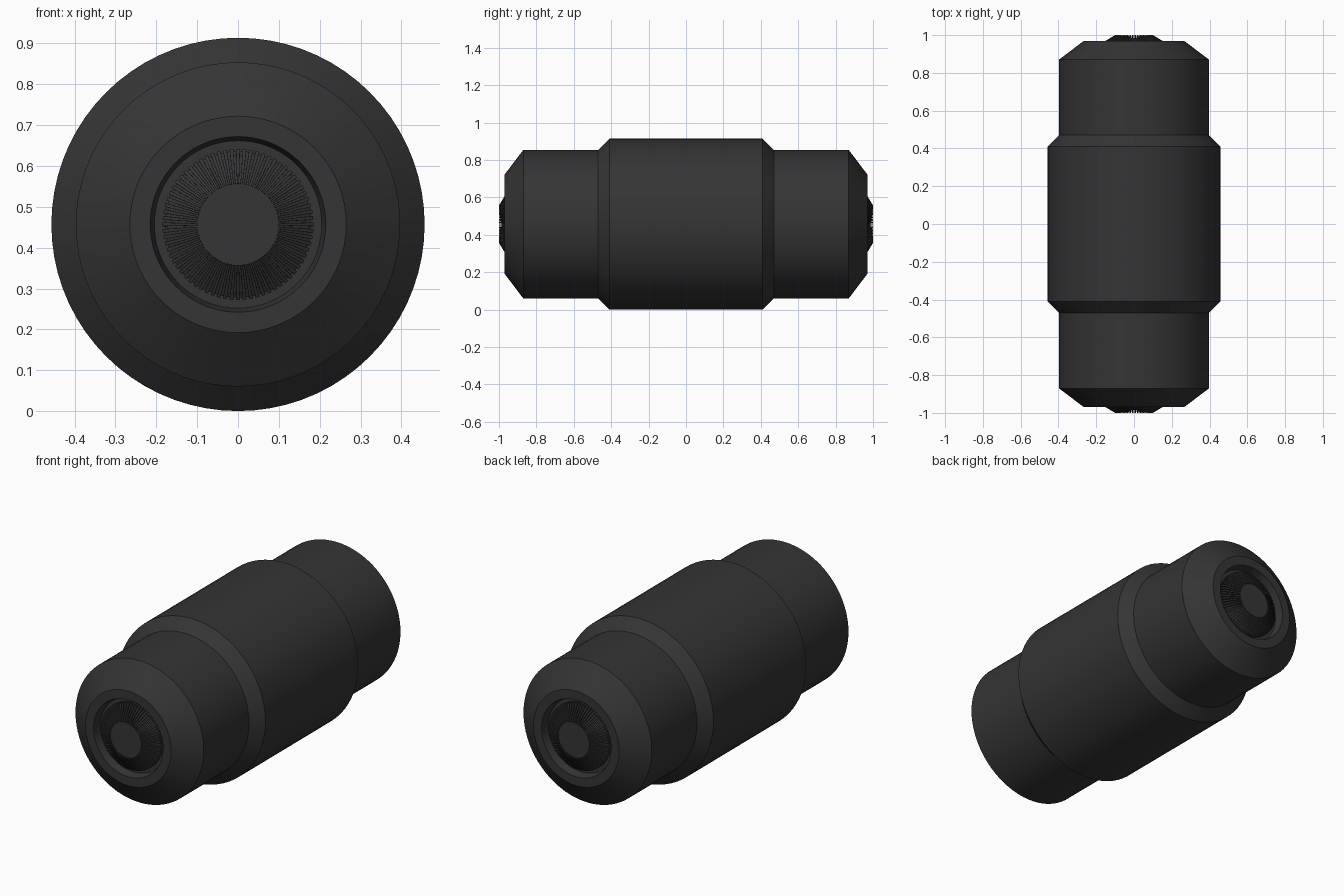
import bpy, bmesh, math
from mathutils import Vector

if "Cube" in bpy.data.objects:
    bpy.data.objects.remove(bpy.data.objects["Cube"])

AXIS_Z = 0.457
SEG = 72
TEETH = 72

dark = bpy.data.materials.new("dark_plastic")
dark.diffuse_color = (0.035, 0.035, 0.035, 1)
dark.use_nodes = True
dark.node_tree.nodes["Principled BSDF"].inputs["Base Color"].default_value = dark.diffuse_color


def point(y, r, a):
    return Vector((r * math.cos(a), y, AXIS_Z + r * math.sin(a)))


def finish(name, bm):
    mesh = bpy.data.meshes.new(name)
    bm.to_mesh(mesh)
    bm.free()
    obj = bpy.data.objects.new(name, mesh)
    bpy.context.collection.objects.link(obj)
    mesh.materials.append(dark)
    bpy.ops.object.select_all(action='DESELECT')
    bpy.context.view_layer.objects.active = obj
    obj.select_set(True)
    bpy.ops.object.shade_smooth_by_angle(angle=math.radians(20))
    return obj


def bridge(bm, a, b, flip):
    n = len(a)
    for i in range(n):
        j = (i + 1) % n
        quad = [a[i], a[j], b[j], b[i]]
        bm.faces.new(quad[::-1] if flip else quad)


def lathe(name, profile, side=1, cap=False):
    """Revolve (y, radius) points about the long axis; side=-1 mirrors in y."""
    bm = bmesh.new()
    rings = [[bm.verts.new(point(side * y, r, 2 * math.pi * i / SEG)) for i in range(SEG)]
             for y, r in profile]
    for a, b in zip(rings, rings[1:]):
        bridge(bm, a, b, side < 0)
    if cap:
        bm.faces.new(rings[-1] if side < 0 else rings[-1][::-1])
    bm.normal_update()
    # make the first outer face point away from the axis
    f = bm.faces[:][0] if hasattr(bm.faces, "ensure_lookup_table") and not bm.faces.ensure_lookup_table() else None
    c = f.calc_center_median()
    if f.normal.dot(Vector((c.x, 0, c.z - AXIS_Z))) < 0:
        bmesh.ops.reverse_faces(bm, faces=bm.faces[:])
    return finish(name, bm)


def knurled_cap(name, side):
    """Conical cap with radial ridges around a flat centre."""
    bm = bmesh.new()
    base, outer, inner = [], [], []
    step = 2 * math.pi / TEETH
    for i in range(TEETH):
        for frac, drop in ((-0.28, 0), (0.28, 0), (0.30, 0.014), (0.70, 0.014)):
            a = (i + frac) * step + math.pi / 2
            base.append(bm.verts.new(point(side * 0.925, 0.185 - drop * 0.4, a)))
            outer.append(bm.verts.new(point(side * (0.949 - drop), 0.185 - drop * 0.4, a)))
            inner.append(bm.verts.new(point(side * (1.0 - drop), 0.10, a)))
    # flat centre sits just under the ridge tips
    disc = [bm.verts.new(point(side * 0.986, 0.0995, 2 * math.pi * i / len(inner) + math.pi / 2 - 0.28 * step))
            for i in range(len(inner))]
    bridge(bm, base, outer, False)
    bridge(bm, outer, inner, False)
    bridge(bm, inner, disc, False)
    bm.faces.new(disc)
    bmesh.ops.recalc_face_normals(bm, faces=bm.faces[:])
    bm.normal_update()
    centre = max(bm.faces, key=lambda f: len(f.verts))
    if centre.normal.y * side < 0:
        bmesh.ops.reverse_faces(bm, faces=bm.faces[:])
    return finish(name, bm)


# Wide middle sleeve with chamfered ends
lathe("middle_sleeve", [(-0.41, 0.457), (0.41, 0.457)])
for tag, s in (("front", -1), ("back", 1)):
    # Sleeve chamfer, end barrel, bevelled nose, rim and recess
    lathe(tag + "_sleeve_chamfer", [(0.41, 0.457), (0.47, 0.397)], s)
    lathe(tag + "_barrel", [(0.47, 0.397), (0.87, 0.397), (0.97, 0.265), (0.97, 0.215),
                            (0.925, 0.205), (0.925, 0.15)], s, cap=True)
    knurled_cap(tag + "_knurled_cap", s)
